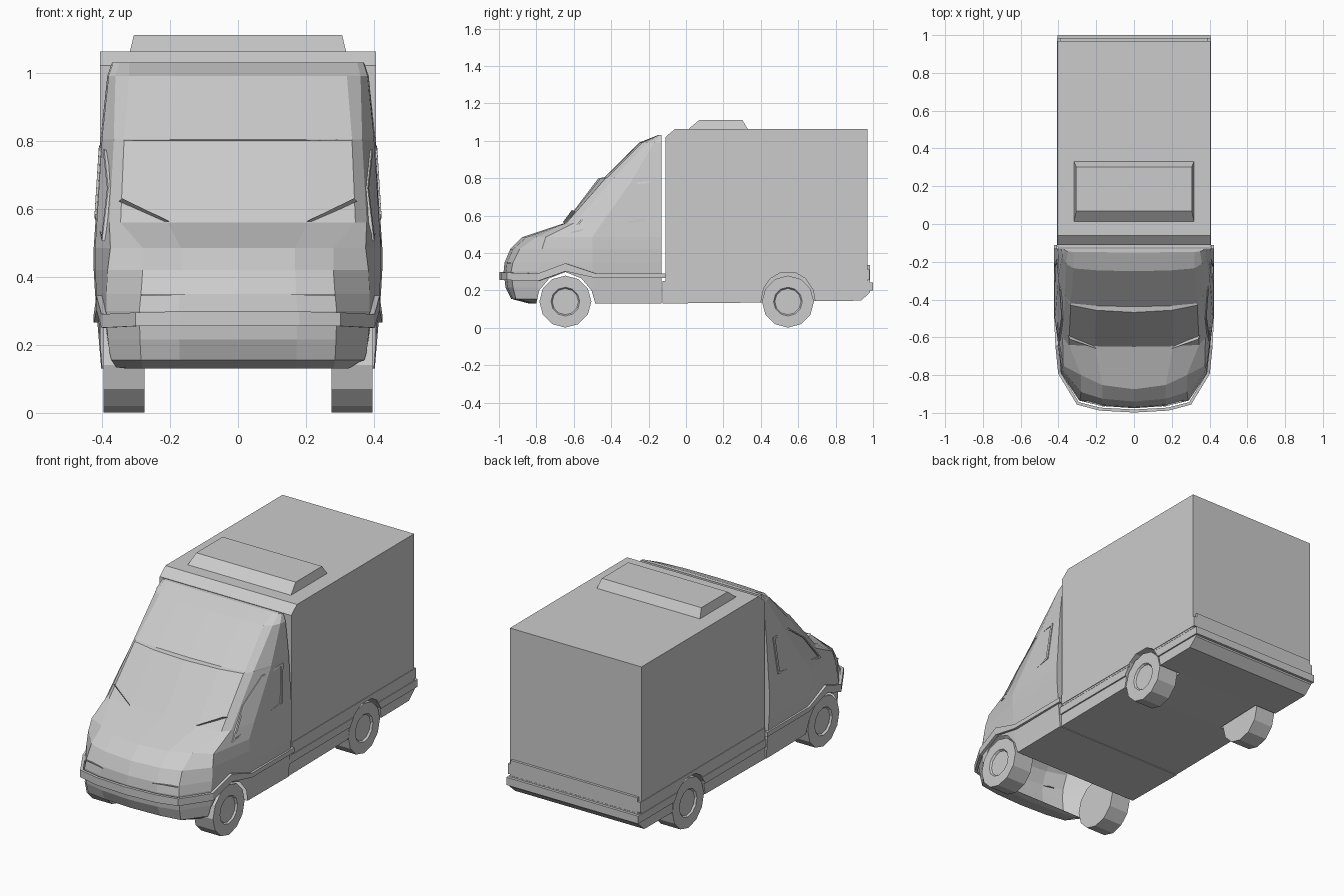
import bpy, bmesh, math
from mathutils import Vector, Matrix

if "Cube" in bpy.data.objects:
    bpy.data.objects.remove(bpy.data.objects["Cube"])


def make(name, verts, faces):
    me = bpy.data.meshes.new(name)
    me.from_pydata(verts, [], faces)
    bm = bmesh.new()
    bm.from_mesh(me)
    bmesh.ops.recalc_face_normals(bm, faces=bm.faces)
    bm.to_mesh(me)
    bm.free()
    ob = bpy.data.objects.new(name, me)
    bpy.context.collection.objects.link(ob)
    return ob


def loft(name, rings, caps=True):
    n = len(rings[0])
    verts = [p for r in rings for p in r]
    faces = [(k * n + i, k * n + (i + 1) % n, (k + 1) * n + (i + 1) % n, (k + 1) * n + i)
             for k in range(len(rings) - 1) for i in range(n)]
    if caps:
        faces += [tuple(range(n)), tuple(range(len(verts) - n, len(verts)))]
    return make(name, verts, faces)


def prism(name, profile, x0, x1):
    return loft(name, [[(x, y, z) for y, z in profile] for x in (x0, x1)])


def block(name, x, y0, y1, z0, z1):
    return prism(name, [(y0, z0), (y1, z0), (y1, z1), (y0, z1)], -x, x)


def cut(ob, *cutters):
    for c in cutters:
        c.hide_render = True
        m = ob.modifiers.new("cut", 'BOOLEAN')
        m.operation = 'DIFFERENCE'
        m.object = c
        bpy.context.view_layer.objects.active = ob
        bpy.ops.object.modifier_apply(modifier=m.name)


# Cab shell: plan outlines stacked in height
# z, centre y, nose corner x/y, fender x/y, side x, side y
slices = [
    (.13, -.84, .28, -.82, .37, -.78, .398, -.50),
    (.155, -.935, .285, -.91, .375, -.79, .40, -.50),
    (.215, -.965, .288, -.925, .382, -.79, .405, -.50),
    (.30, -.975, .29, -.935, .387, -.79, .412, -.50),
    (.35, -.97, .285, -.925, .387, -.78, .416, -.50),
    (.42, -.94, .28, -.89, .383, -.77, .42, -.50),
    (.485, -.875, .28, -.80, .375, -.75, .42, -.50),
    (.56, -.65, .345, -.64, .378, -.60, .415, -.45),
    (.80, -.468, .335, -.43, .365, -.385, .40, -.28),
    (.804, -.438, .335, -.42, .365, -.382, .40, -.28),
    (.99, -.25, .32, -.235, .36, -.21, .38, -.17),
    (1.03, -.15, .32, -.148, .35, -.145, .366, -.14),
]
rings = []
for z, yc, x2, y2, x3, y3, xs, ys in slices:
    half = [(.6 * x2, yc + .3 * (y2 - yc)), (x2, y2), (x3, y3), (xs, ys), (xs + .004, -.13)]
    rings.append([(-x, y, z) for x, y in reversed(half)] + [(0, yc, z)] + [(x, y, z) for x, y in half])
cab = loft("cab", rings)
front_arch = [(-.80, .05), (-.80, .13), (-.785, .2), (-.73, .265), (-.645, .298),
              (-.56, .265), (-.505, .2), (-.485, .13), (-.485, .05)]
arch_cutter = prism("front_arch_cutter", front_arch, -.6, .6)
cut(cab, arch_cutter)
# Open the underside between the front wheels
bm = bmesh.new()
bm.from_mesh(cab.data)
inner = [f for f in bm.faces if all(-.825 < v.co.y < -.47 and v.co.z < .31 for v in f.verts)
         and max(v.co.x for v in f.verts) - min(v.co.x for v in f.verts) > .7]
bmesh.ops.delete(bm, geom=inner, context='FACES')
bm.to_mesh(cab.data)
bm.free()

# Bumper and side rub strip, rising over the front wheels
path = [(0, -.99, .255, .298), (.18, -.98, .255, .298), (.297, -.95, .255, .295),
        (.394, -.79, .25, .29), (.408, -.645, .302, .345), (.416, -.48, .265, .29),
        (.416, -.11, .265, .29)]
path = [(-x, y, a, b) for x, y, a, b in reversed(path[1:])] + path
n = len(path)
strip = make("bumper_strip", [(x, y, a) for x, y, a, b in path] + [(x, y, b) for x, y, a, b in path],
             [(i, i + 1, n + i + 1, n + i) for i in range(n - 1)])
solid = strip.modifiers.new("thickness", 'SOLIDIFY')
solid.thickness = .016
solid.offset = 0

# Side window frames, laid on the cab side
outer = [(-.62, .505), (-.50, .66), (-.345, .772), (-.185, .785), (-.21, .575)]
centre = Vector((-.37, .66))
inner_loop = [centre + (Vector(p) - centre) * .91 for p in outer]
bpy.context.view_layer.update()


def side_x(y, z):
    hit, loc, _, _ = cab.ray_cast(Vector((1, y, z)), Vector((-1, 0, 0)))
    return loc.x if hit else .38


for s, side in ((-1, "left"), (1, "right")):
    loops = []
    for off in (-.004, .005):
        for loop in (outer, inner_loop):
            loops.append([(s * (side_x(y, z) + off), y, z) for y, z in loop])
    a, b, c, d = loops
    loft(side + "_window_frame", [a, c, d, b, a], caps=False)

# Wiper-like ridges at the foot of the windscreen and lamp slits in the nose
for s, side in ((-1, "left"), (1, "right")):
    make(side + "_wiper", [(s * .20, -.66, .562), (s * .34, -.61, .63), (s * .35, -.59, .622),
                           (s * .22, -.64, .562)], [(0, 1, 2, 3)])
    make(side + "_lamp_slit", [(s * .15, -.97, .347), (s * .284, -.935, .35), (s * .284, -.935, .343),
                               (s * .20, -.94, .347)], [(0, 1, 2), (0, 2, 3), (0, 1, 3)])

# Cargo body with chamfered front roof edge
cargo = prism("cargo_box", [(-.11, .245), (.97, .245), (.97, 1.062), (-.06, 1.062), (-.11, 1.02)], -.405, .405)
rail = block("box_base_rail", .408, -.11, .982, .255, .312)
rail_top = block("rear_rail", .39, .9, .984, .25, .335)
frame = prism("chassis_skirt", [(-.125, .13), (.40, .135), (.69, .143), (.935, .145), (.985, .19),
                                (.985, .25), (-.125, .25)], -.398, .398)
lower_rail = block("lower_rail", .406, -.125, 1.0, .20, .243)
rear_arch = [(.40, .05), (.40, .135), (.415, .21), (.45, .262), (.50, .292), (.59, .292),
             (.64, .262), (.68, .2), (.69, .143), (.69, .05)]
pockets = [prism(nm + "_arch_cutter", rear_arch, a, b)
           for nm, a, b in (("left_rear", -.6, -.262), ("right_rear", .262, .6))]
for part in (cargo, rail, frame, lower_rail):
    cut(part, *pockets)
for c in [arch_cutter] + pockets:
    bpy.data.objects.remove(c)

# Roof cooling unit
loft("roof_unit", [[(-x, a, z), (x, a, z), (x, b, z), (-x, b, z)]
                   for x, a, b, z in ((.318, .01, .332, 1.06), (.306, .07, .302, 1.11))])


# Wheels with a grooved hub on the outer face
def wheel(name, s, y):
    bm = bmesh.new()
    bmesh.ops.create_cone(bm, cap_ends=True, segments=12, radius1=.139, radius2=.139, depth=.12)
    hub = max(bm.faces, key=lambda f: f.calc_center_median().z)
    bmesh.ops.inset_region(bm, faces=[hub], thickness=.062)
    bmesh.ops.inset_region(bm, faces=[hub], thickness=.007, depth=-.01)
    bm.transform(Matrix.Translation((s * .335, y, .14)) @ Matrix.Rotation(s * math.pi / 2, 4, 'Y'))
    me = bpy.data.meshes.new(name)
    bm.to_mesh(me)
    bm.free()
    bpy.context.collection.objects.link(bpy.data.objects.new(name, me))


for s, side in ((-1, "left"), (1, "right")):
    wheel(side + "_front_wheel", s, -.645)
    wheel(side + "_rear_wheel", s, .545)
